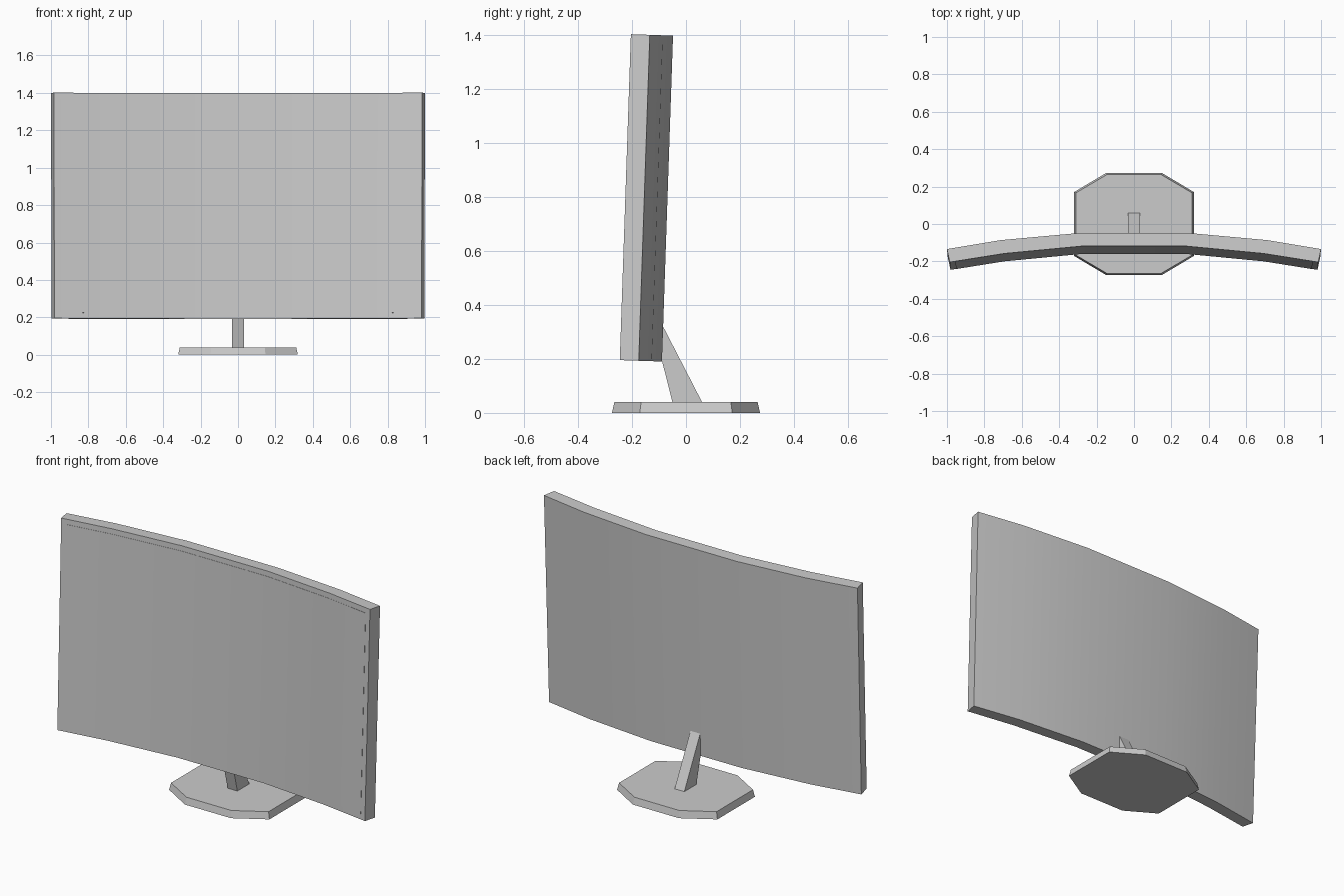
import bpy
import bmesh
import math

cube = bpy.data.objects.get("Cube")
if cube:
    bpy.data.objects.remove(cube, do_unlink=True)

GREY = (0.6, 0.6, 0.6, 1)
grey = bpy.data.materials.new("light grey plastic")
grey.use_nodes = True
grey.diffuse_color = GREY
grey.node_tree.nodes["Principled BSDF"].inputs["Base Color"].default_value = GREY


def loft(name, ring_a, ring_b, smooth=False):
    """Closed solid between two matching rings of points."""
    bm = bmesh.new()
    a = [bm.verts.new(p) for p in ring_a]
    b = [bm.verts.new(p) for p in ring_b]
    n = len(a)
    bm.faces.new(a)
    bm.faces.new(b)
    for i in range(n):
        j = (i + 1) % n
        bm.faces.new((a[i], a[j], b[j], b[i]))
    bmesh.ops.recalc_face_normals(bm, faces=bm.faces)
    mesh = bpy.data.meshes.new(name)
    bm.to_mesh(mesh)
    bm.free()
    mesh.materials.append(grey)
    obj = bpy.data.objects.new(name, mesh)
    bpy.context.collection.objects.link(obj)
    if smooth:
        bpy.ops.object.select_all(action='DESELECT')
        obj.select_set(True)
        bpy.context.view_layer.objects.active = obj
        bpy.ops.object.shade_smooth_by_angle(angle=math.radians(25))
    return obj


def mirrored(half):
    """Left-to-right arc from its +x half."""
    return [(-x, y) for x, y in reversed(half)] + half


TOP, BOTTOM = 1.396, 0.19
LEAN = 0.034  # backward tilt of the panel


def tilted(plan, h):
    """Place a plan outline at height h of the leaning panel."""
    drop = (TOP - h) * LEAN
    taper = 1 - 0.004 * (TOP - h) / (TOP - BOTTOM)
    return [(x * taper, y - drop, h - (y + 0.048) * LEAN) for x, y in plan]


# Curved panel in five facets
back = mirrored([(0.29, -0.048), (0.71, -0.086), (1.0, -0.134)])
front = mirrored([(0.275, -0.118), (0.695, -0.158), (0.985, -0.204)])
outline = back + front[::-1]
loft("panel", tilted(outline, BOTTOM), tilted(outline, TOP), smooth=True)

# Thin screen plate set inside the bezel
face = mirrored([(0.275, -0.118), (0.695, -0.158), (0.955, -0.1993)])
plate = [(x, y - 0.0015) for x, y in face] + [(x, y + 0.003) for x, y in face[::-1]]
loft("screen", tilted(plate, BOTTOM + 0.03), tilted(plate, TOP - 0.03), smooth=True)

# Slanted neck
side = [(-0.049, 0.035), (0.062, 0.035), (-0.085, 0.32), (-0.121, 0.32)]
loft("neck", [(-0.031, y, z) for y, z in side], [(0.031, y, z) for y, z in side])


# Eight-sided foot with tapered rim
def octagon(w, d, cut_x, cut_y, z):
    quarter = [(w, cut_y), (cut_x, d)]
    half = quarter + [(-x, y) for x, y in reversed(quarter)]
    return [(x, y, z) for x, y in half + [(-x, -y) for x, y in half]]


loft("foot", octagon(0.32, 0.274, 0.147, 0.171, 0),
     octagon(0.311, 0.265, 0.143, 0.166, 0.04))
